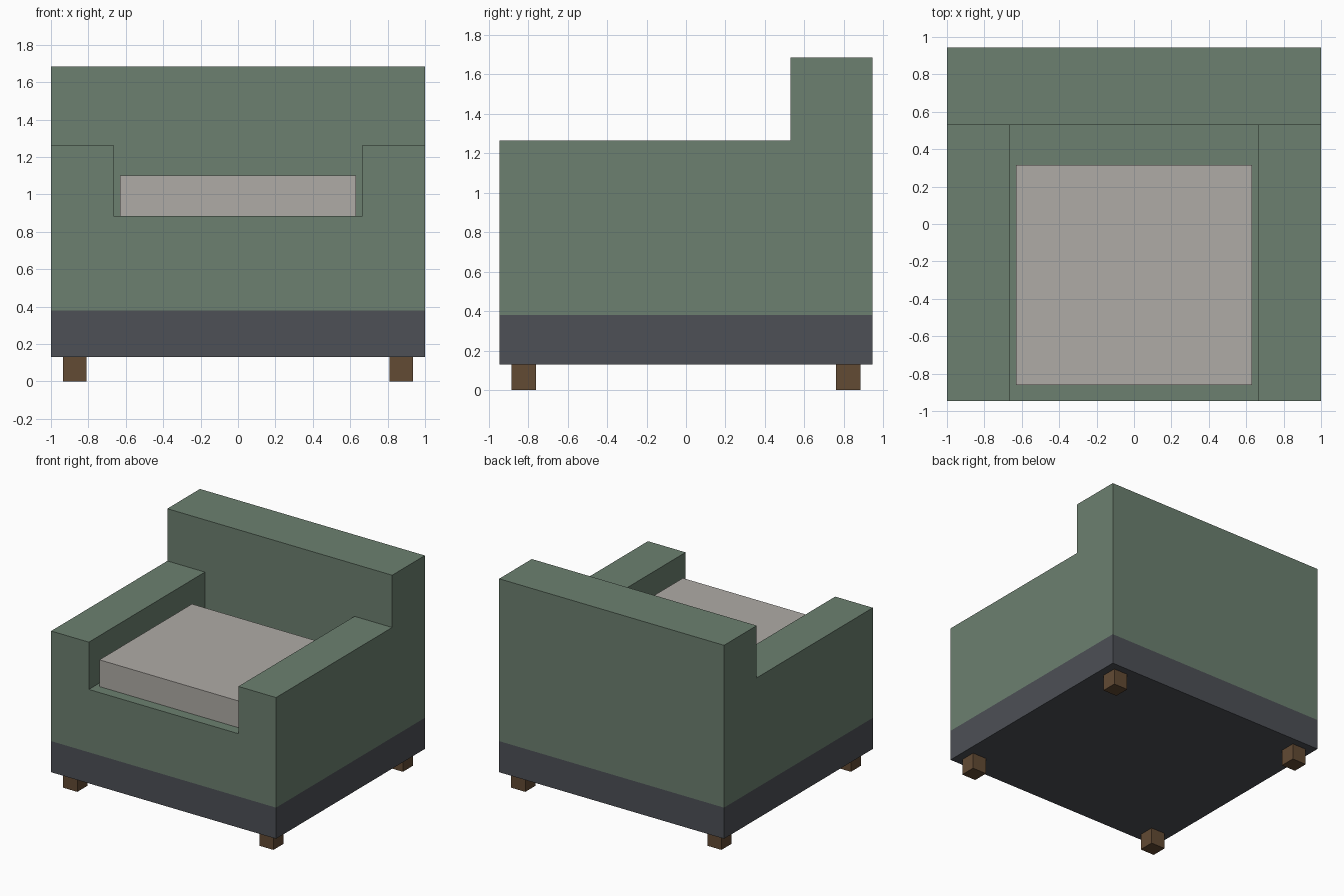
import bpy
import bmesh
from mathutils import Vector

cube = bpy.data.objects.get("Cube")
if cube:
    bpy.data.objects.remove(cube, do_unlink=True)


def material(name, colour):
    mat = bpy.data.materials.new(name)
    mat.use_nodes = True
    rgba = (*colour, 1.0)
    mat.diffuse_color = rgba
    mat.node_tree.nodes["Principled BSDF"].inputs["Base Color"].default_value = rgba
    return mat


def finish(name, bm, mat):
    bmesh.ops.recalc_face_normals(bm, faces=bm.faces)
    mesh = bpy.data.meshes.new(name)
    bm.to_mesh(mesh)
    bm.free()
    mesh.materials.append(mat)
    obj = bpy.data.objects.new(name, mesh)
    bpy.context.scene.collection.objects.link(obj)
    return obj


def box(name, low, high, mat):
    low, high = Vector(low), Vector(high)
    bm = bmesh.new()
    bmesh.ops.create_cube(bm, size=1)
    bmesh.ops.scale(bm, vec=high - low, verts=bm.verts)
    bmesh.ops.translate(bm, vec=(low + high) / 2, verts=bm.verts)
    return finish(name, bm, mat)


def extrude_profile(name, points, y_front, y_back, mat):
    bm = bmesh.new()
    face = bm.faces.new([bm.verts.new((x, y_front, z)) for x, z in points])
    result = bmesh.ops.extrude_face_region(bm, geom=[face], use_keep_orig=True)
    moved = [v for v in result["geom"] if isinstance(v, bmesh.types.BMVert)]
    bmesh.ops.translate(bm, vec=(0, y_back - y_front, 0), verts=moved)
    return finish(name, bm, mat)


green = material("sage green fabric", (0.15, 0.216, 0.16))
slate = material("slate base", (0.074, 0.08, 0.093))
cream = material("warm grey cushion", (0.43, 0.407, 0.38))
wood = material("brown wood", (0.122, 0.069, 0.034))

# Main levels and depths
depth, back_front = 0.945, 0.53
base_z, body_z, seat_z, arm_z, back_z = 0.13, 0.38, 0.885, 1.265, 1.685
arm_x = 0.665

# Base plinth
box("base", (-1, -depth, base_z), (1, depth, body_z), slate)

# Seat and arms in one U-shaped piece
half = [(arm_x, seat_z), (arm_x, arm_z), (1, arm_z), (1, body_z)]
profile = half + [(-x, z) for x, z in reversed(half)]
extrude_profile("seat_and_arms", profile, -depth, back_front, green)

# Backrest
box("backrest", (-1, back_front, body_z), (1, depth, back_z), green)

# Loose seat cushion
box("seat_cushion", (-0.63, -0.86, seat_z), (0.63, 0.315, 1.1), cream)

# Four square legs
for side, sx in (("left", 1), ("right", -1)):
    for end, sy in (("front", -1), ("back", 1)):
        centre = Vector((sx * 0.872, sy * 0.822, base_z / 2))
        size = Vector((0.063, 0.063, base_z / 2))
        box(f"{end}_{side}_leg", centre - size, centre + size, wood)
